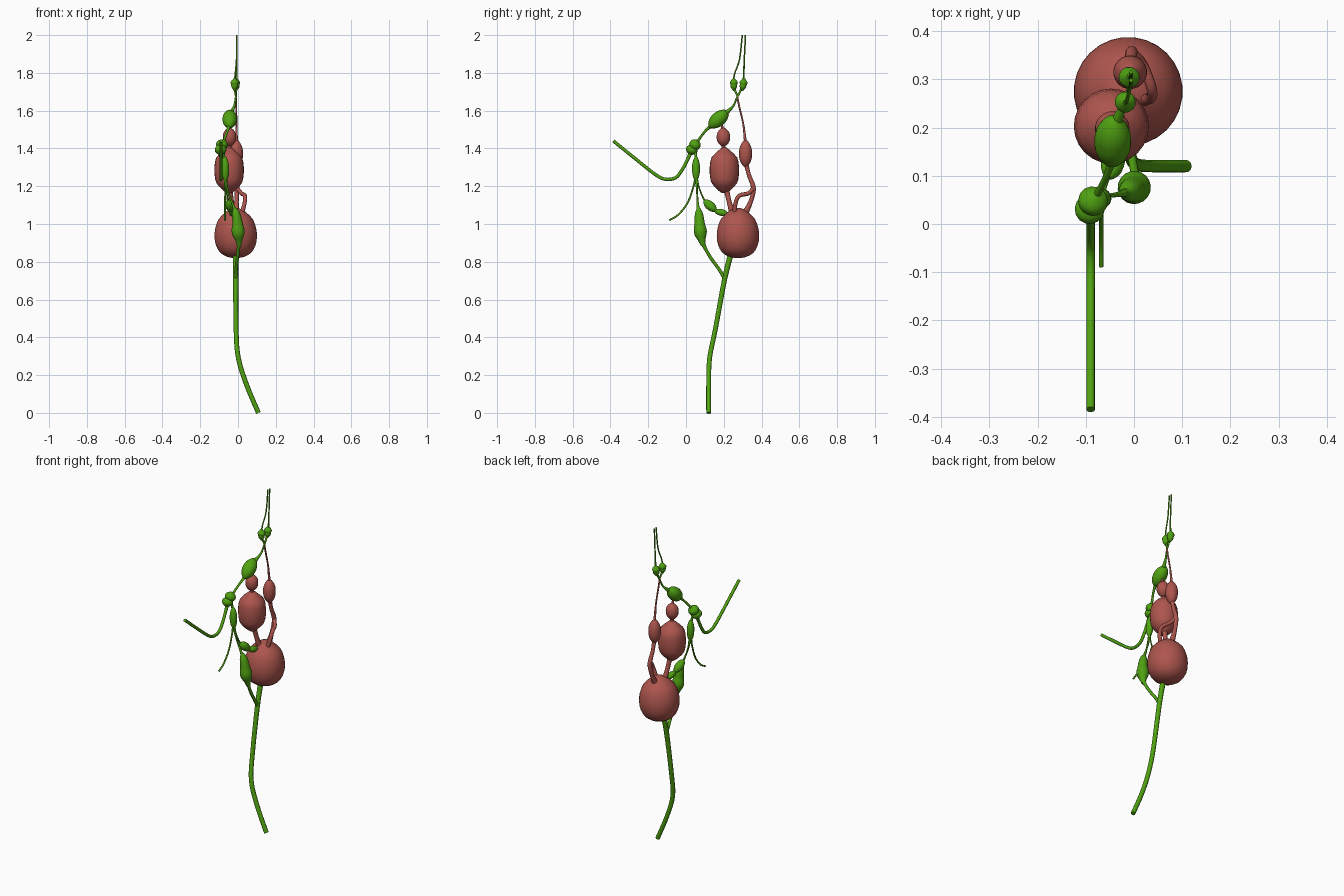
import bpy, bmesh, math
from mathutils import Vector


def material(name, rgb):
    m = bpy.data.materials.new(name)
    m.diffuse_color = (*rgb, 1)
    return m


GREEN = material("leaf green", (0.08, 0.36, 0.006))
RED = material("fruit red", (0.42, 0.092, 0.075))


def smooth_points(pts, n):
    """Catmull-Rom through (x, y, z, radius) points."""
    pts = [Vector(p) for p in pts]
    ext = [pts[0] * 2 - pts[1]] + pts + [pts[-1] * 2 - pts[-2]]
    out = []
    for i in range(1, len(ext) - 2):
        a, b, c, d = ext[i - 1:i + 3]
        for k in range(n):
            t = k / n
            out.append(0.5 * (2 * b + (c - a) * t + (2 * a - 5 * b + 4 * c - d) * t * t
                              + (3 * b - 3 * c + d - a) * t ** 3))
    return out + [pts[-1]]


def tube(name, mat, pts, sides=10, n=4):
    """Round sweep with a varying radius."""
    pts = smooth_points(pts, n)
    pos = [p.to_3d() for p in pts]
    bm = bmesh.new()
    rings, side = [], None
    for i, p in enumerate(pos):
        d = (pos[min(i + 1, len(pos) - 1)] - pos[max(i - 1, 0)]).normalized()
        if side is None:
            side = d.orthogonal()
        side = (side - d * side.dot(d)).normalized()
        up = d.cross(side)
        r = max(pts[i][3], 0.001)
        rings.append([bm.verts.new(p + r * (math.cos(a) * side + math.sin(a) * up))
                      for a in (2 * math.pi * k / sides for k in range(sides))])
    for lo, hi in zip(rings, rings[1:]):
        for k in range(sides):
            j = (k + 1) % sides
            bm.faces.new((lo[k], lo[j], hi[j], hi[k]))
    bm.faces.new(rings[0][::-1])
    bm.faces.new(rings[-1])
    for f in bm.faces:
        f.smooth = len(f.verts) == 4
    me = bpy.data.meshes.new(name)
    bm.to_mesh(me)
    bm.free()
    me.materials.append(mat)
    ob = bpy.data.objects.new(name, me)
    bpy.context.collection.objects.link(ob)
    return ob


OVAL = ((0, .12), (.06, .42), (.2, .78), (.36, .97), (.5, 1), (.64, .97), (.8, .78), (.94, .42), (1, .12))


def bulb(name, mat, a, b, r, profile=OVAL, sides=20):
    """Swollen body between a and b with the given widest radius."""
    a, b = Vector(a), Vector(b)
    tube(name, mat, [(*a.lerp(b, t), r * s) for t, s in profile], sides, 2)


# Main stem
tube("main_stem", GREEN, [(.108, .12, 0, .013), (.045, .12, .15, .013), (.002, .125, .29, .013),
                          (-.01, .155, .44, .013), (-.012, .205, .71, .014), (-.012, .245, .87, .016)])

# Red bulbs
bulb("large_bulb", RED, (-.012, .275, .82), (-.012, .275, 1.085), .113,
     ((0, .1), (.02, .38), (.1, .72), (.25, .93), (.42, 1), (.6, .96), (.78, .8), (.9, .52), (.97, .3), (1, .08)), 28)
bulb("middle_bulb", RED, (-.047, .203, 1.165), (-.047, .203, 1.405), .078,
     ((0, .2), (.08, .5), (.22, .87), (.38, .98), (.5, 1), (.62, .98), (.78, .87), (.92, .45), (1, .16)), 24)
bulb("top_bulb", RED, (-.045, .198, 1.41), (-.045, .198, 1.51), .036)
bulb("side_bulb", RED, (-.008, .315, 1.30), (-.008, .315, 1.445), .035)

# Red stalks joining the bulbs
tube("middle_bulb_stalk", RED, [(-.045, .21, 1.2, .016), (-.035, .228, 1.12, .013), (-.025, .25, 1.04, .018)])
tube("bulb_neck", RED, [(-.046, .2, 1.38, .012), (-.045, .198, 1.44, .01)])
tube("top_bulb_neck", RED, [(-.045, .198, 1.49, .008), (-.045, .185, 1.54, .006)])
tube("side_bulb_stalk", RED, [(-.008, .318, 1.32, .012), (-.008, .333, 1.26, .011), (-.005, .357, 1.19, .013),
                              (-.008, .343, 1.12, .012), (-.01, .31, 1.05, .018)])
tube("side_bulb_loop", RED, [(-.004, .356, 1.19, .011), (.018, .33, 1.162, .011), (.036, .283, 1.15, .011),
                             (.035, .262, 1.11, .011), (.015, .256, 1.04, .014)])
tube("upper_stalk", RED, [(-.008, .315, 1.43, .008), (-.008, .303, 1.53, .005),
                          (-.01, .28, 1.63, .005), (-.012, .271, 1.68, .005)])

# Thin tip strands and their knots
tube("rear_strand", GREEN, [(-.006, .315, 2, .004), (-.006, .308, 1.86, .004), (-.008, .304, 1.76, .005),
                            (-.01, .29, 1.71, .006), (-.012, .27, 1.67, .005), (-.02, .25, 1.625, .006),
                            (-.035, .215, 1.59, .012)])
tube("front_strand", GREEN, [(-.006, .298, 2, .004), (-.008, .283, 1.87, .004), (-.015, .256, 1.79, .004),
                             (-.018, .253, 1.73, .006), (-.012, .271, 1.68, .005)])
KNOT = ((0, .2), (.15, .5), (.3, .8), (.5, .85), (.65, 1), (.8, .75), (1, .2))
bulb("rear_knot", GREEN, (-.01, .298, 1.705), (-.01, .308, 1.772), .022, KNOT, 12)
bulb("front_knot", GREEN, (-.018, .253, 1.705), (-.018, .253, 1.772), .022, KNOT, 12)

# Green pod and elbow
bulb("upper_pod", GREEN, (-.043, .222, 1.598), (-.045, .122, 1.513), .038)
tube("pod_stalk", GREEN, [(-.045, .14, 1.525, .012), (-.055, .105, 1.495, .007),
                          (-.072, .07, 1.45, .007), (-.085, .045, 1.41, .01)])
bulb("elbow_upper_lobe", GREEN, (-.08, .06, 1.445), (-.09, .035, 1.395), .031, sides=14)
bulb("elbow_lower_lobe", GREEN, (-.092, .04, 1.42), (-.092, .022, 1.367), .031, sides=14)

# Long curling branch
tube("long_branch", GREEN, [(-.09, .03, 1.39, .012), (-.09, .01, 1.345, .009), (-.09, -.02, 1.288, .009),
                            (-.09, -.055, 1.245, .009), (-.09, -.11, 1.237, .009), (-.09, -.165, 1.264, .009),
                            (-.09, -.27, 1.347, .009), (-.09, -.385, 1.44, .009)])

# Hanging pod with three strands
tube("hanging_pod_stalk", GREEN, [(-.085, .045, 1.4, .01), (-.075, .052, 1.36, .007), (-.07, .053, 1.32, .01)])
bulb("hanging_pod", GREEN, (-.07, .053, 1.36), (-.066, .053, 1.225), .021, sides=14)
tube("short_branch", GREEN, [(-.068, .052, 1.25, .008), (-.068, .04, 1.2, .005), (-.068, .01, 1.115, .005),
                             (-.068, -.04, 1.05, .005), (-.068, -.088, 1.02, .005)])
tube("rear_pod_strand", GREEN, [(-.066, .054, 1.25, .008), (-.062, .07, 1.19, .004),
                                (-.055, .095, 1.13, .005), (-.048, .115, 1.105, .008)])
tube("lower_pod_strand", GREEN, [(-.066, .054, 1.25, .008), (-.055, .058, 1.18, .005),
                                 (-.03, .062, 1.11, .006), (-.008, .068, 1.05, .012)])

# Pair of small pods against the large bulb
bulb("rear_pod", GREEN, (-.052, .095, 1.125), (-.035, .16, 1.068), .024, sides=14)
bulb("rear_pod_tip", GREEN, (-.036, .15, 1.07), (-.025, .225, 1.052), .018, sides=14)

# Lower pod, joined back to the main stem
tube("lower_pod", GREEN, [(-.018, .066, 1.085, .008), (-.012, .068, 1.06, .02), (-.006, .07, 1.03, .025),
                          (-.002, .072, 1.0, .028), (0, .075, .97, .034), (.002, .078, .945, .032),
                          (.005, .084, .915, .02), (.006, .09, .885, .011)], 18)
tube("lower_pod_stalk", GREEN, [(.006, .088, .9, .013), (.002, .105, .865, .009), (-.004, .135, .815, .009),
                                (-.01, .175, .76, .009), (-.012, .208, .705, .01)])
